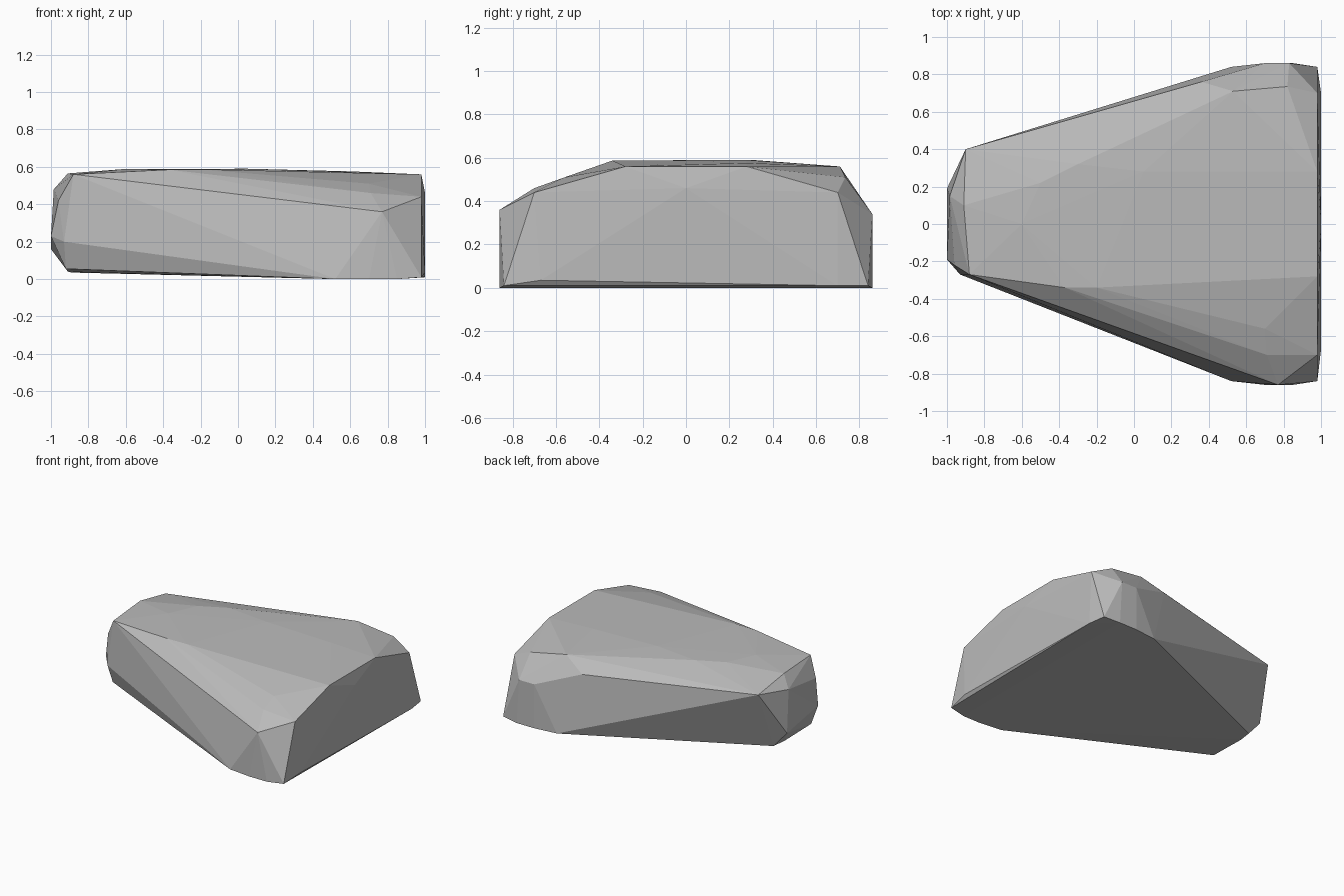
import bpy
import bmesh
from mathutils import Vector

# Remove only the default cube
default_cube = bpy.data.objects.get("Cube")
if default_cube:
    bpy.data.objects.remove(default_cube, do_unlink=True)


def make_material(name, colour):
    """Create one plain material with a single flat colour."""
    material = bpy.data.materials.new(name)
    material.use_nodes = True
    material.diffuse_color = colour
    shader = material.node_tree.nodes["Principled BSDF"]
    shader.inputs["Base Color"].default_value = colour
    shader.inputs["Roughness"].default_value = 0.9
    return material


def mirrored(points):
    """Return the points together with their copies across the y = 0 plane."""
    return points + [(x, -y, z) for x, y, z in points]


# Broad flat end: symmetric outline, slightly bulged, with rounded lower corners
broad_end = mirrored([
    (.98, .28, .56), (.98, .7, .44), (.98, .84, .01),
    (.85, .86, 0), (.7, .86, 0), (.52, .84, 0),
])
broad_bulge = [(1, 0, .46), (1, .7, .01), (1, -.67, .035)]

# Narrow end: small blunt nose
narrow_end = [
    (-.88, -.27, .56), (-.91, .1, .565), (-.9, .4, .51),
    (-.96, -.22, .42), (-.985, .15, .48),
    (-1, -.19, .23), (-1, .19, .16), (-.93, -.27, .2),
    (-.92, -.22, .055), (-.91, .09, .04), (-.89, .2, .035),
]

# Nearly level crown
crown = [
    (-.37, -.34, .585), (-.2, -.34, .587), (-.6, 0, .589),
    (-.5, .22, .589), (-.3, .32, .589), (.05, .28, .59), (.6, .28, .576),
]

# Front and back shoulders where the crown breaks into the sides
front_shoulder = [(.7, -.56, .51), (.71, -.7, .46), (.77, -.86, .36)]
back_shoulder = [
    (.53, .71, .56), (.82, .735, .51), (.36, .76, .47),
    (.7, .86, .34), (.83, .86, .34),
]

# Chisel the boulder as the convex envelope of its corners
bm = bmesh.new()
for group in (broad_end, broad_bulge, narrow_end, crown,
              front_shoulder, back_shoulder):
    for corner in group:
        bm.verts.new(Vector(corner))
hull = bmesh.ops.convex_hull(bm, input=bm.verts[:], use_existing_faces=False)
unused = {item for item in hull["geom_interior"] + hull["geom_unused"]
          if isinstance(item, bmesh.types.BMVert)}
bmesh.ops.delete(bm, geom=list(unused), context="VERTS")
bmesh.ops.recalc_face_normals(bm, faces=bm.faces[:])

# Flat-faceted stone object
mesh = bpy.data.meshes.new("boulder")
bm.to_mesh(mesh)
bm.free()
mesh.materials.append(make_material("stone grey", (.5, .5, .5, 1)))
for face in mesh.polygons:
    face.use_smooth = False
boulder = bpy.data.objects.new("boulder", mesh)
bpy.context.collection.objects.link(boulder)
